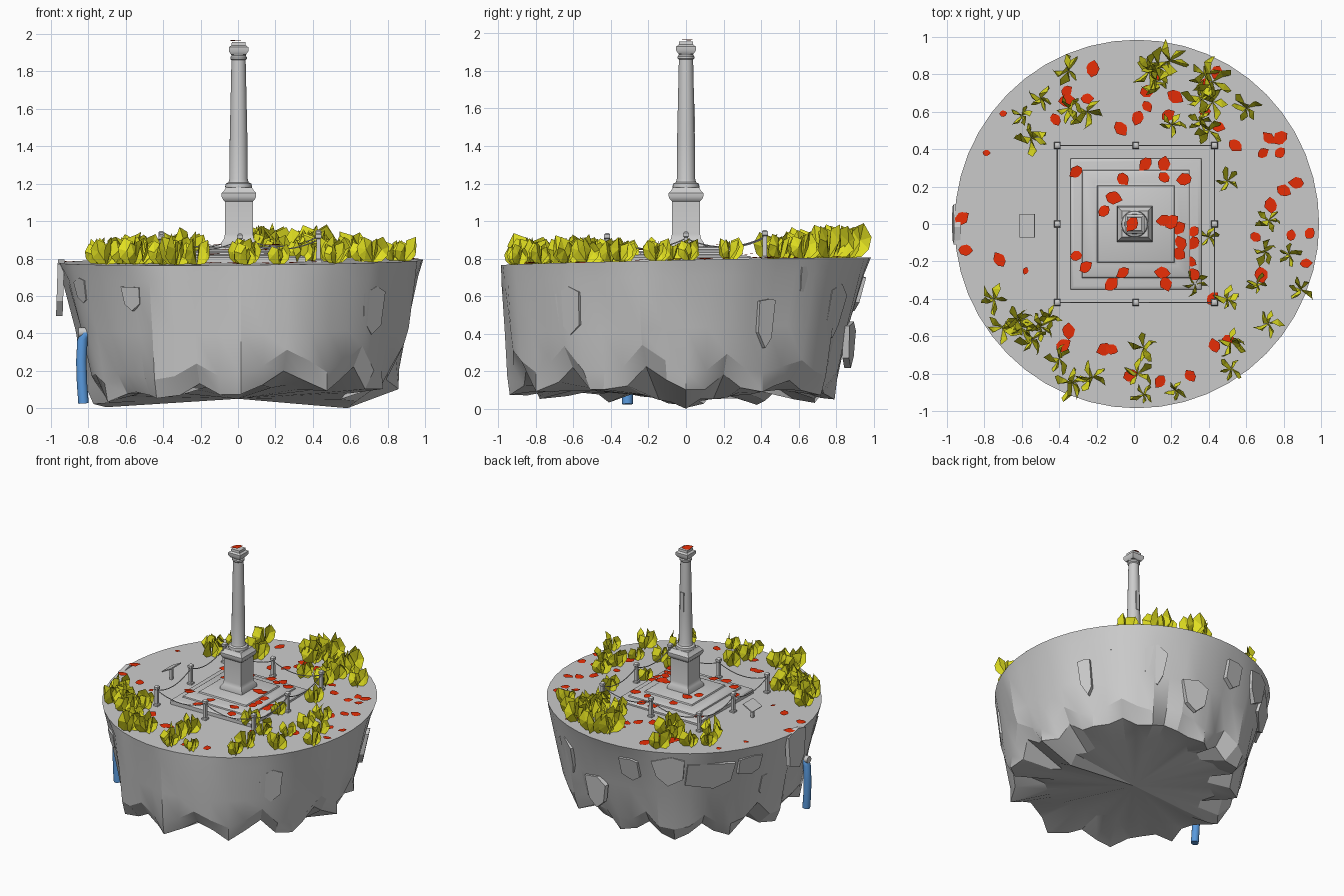
import bpy, bmesh, math, random
from mathutils import Vector, Matrix

if "Cube" in bpy.data.objects:
    bpy.data.objects.remove(bpy.data.objects["Cube"])

random.seed(4)
rnd = random.uniform


def material(name, rgb):
    m = bpy.data.materials.new(name)
    m.diffuse_color = (*rgb, 1)
    m.use_nodes = True
    m.node_tree.nodes["Principled BSDF"].inputs["Base Color"].default_value = m.diffuse_color
    return m


STONE = material("grey stone", (0.6, 0.6, 0.6))
PLANT = material("yellow green", (0.75, 0.74, 0.015))
RED = material("autumn red", (0.9, 0.03, 0.002))
WATER = material("water blue", (0.1, 0.32, 0.72))


def make(name, verts, faces, mat, smooth=None, fix=True):
    me = bpy.data.meshes.new(name)
    me.from_pydata([tuple(v) for v in verts], [], faces)
    if fix:
        bm = bmesh.new()
        bm.from_mesh(me)
        bmesh.ops.remove_doubles(bm, verts=bm.verts, dist=1e-5)
        bmesh.ops.recalc_face_normals(bm, faces=bm.faces)
        bm.to_mesh(me)
        bm.free()
    me.materials.append(mat)
    if smooth:
        me.shade_smooth()
        me.set_sharp_from_angle(angle=math.radians(smooth))
    ob = bpy.data.objects.new(name, me)
    bpy.context.collection.objects.link(ob)
    return ob


def ring_faces(rows, n):
    return [(j * n + i, j * n + (i + 1) % n, (j + 1) * n + (i + 1) % n, (j + 1) * n + i)
            for j in range(rows - 1) for i in range(n)]


def lathe(name, profile, x, y, z=0, n=24, mat=STONE):
    """Turned shape; n=4 gives a square one whose radius is its half width."""
    k, off = (math.sqrt(2), math.pi / 4) if n == 4 else (1, 0)
    verts = [(x + max(r, 1e-4) * k * math.cos(off + math.tau * i / n),
              y + max(r, 1e-4) * k * math.sin(off + math.tau * i / n), z + h)
             for r, h in profile for i in range(n)]
    m = len(profile)
    faces = ring_faces(m, n) + [tuple(range(n)), tuple(range((m - 1) * n, m * n))]
    return make(name, verts, faces, mat, 40)


def tube(name, path, r, n, mat):
    verts = []
    for i, p in enumerate(path):
        t = (path[min(i + 1, len(path) - 1)] - path[max(i - 1, 0)]).normalized()
        a = t.cross(Vector((0.3, 0.9, 0.2)) if abs(t.y) < 0.7 else Vector((1, 0, 0))).normalized()
        b = t.cross(a)
        verts += [p + r * (a * math.cos(math.tau * k / n) + b * math.sin(math.tau * k / n))
                  for k in range(n)]
    m = len(path)
    faces = ring_faces(m, n) + [tuple(range(n)), tuple(range((m - 1) * n, m * n))]
    return make(name, verts, faces, mat, 50)


def ground(x, y):
    return 0.785 + 0.008 * x + 0.02 * y


def wall_radius(a, t):
    """Cliff radius at angle a, t = 0 at the top and 1 at the bottom."""
    top = 0.98 - 0.005 * math.cos(2 * a)
    low = 0.835 + 0.04 * math.cos(a) - 0.06 * math.sin(a) - 0.025 * math.cos(2 * a)
    return top + (low - top) * t


# Rock island: folded cliff, jagged lower rim, shallow pointed underside
N = 48
fold = [rnd(-0.05, 0.025) for _ in range(N)]
notch = [0 if i % 4 == 0 else rnd(0.0, 0.07) if i % 2 else rnd(0.02, 0.14) for i in range(N)]
verts = []
for t in (0, 0.12, 0.5, 0.78, 1, 1.1):
    for i in range(N):
        a = math.tau * i / N
        c, s = math.cos(a), math.sin(a)
        r = wall_radius(a, min(t, 1)) + fold[i] * (0.35 if 0 < t < 0.2 else min(t * 1.4, 1))
        z = ground(c, s) - 0.72 * t
        rim = 0.062 + 0.04 * c - 0.012 * s
        if t == 0.78:
            z = rim + 0.1 + notch[i]
        elif t == 1:
            r = wall_radius(a, 1) + fold[i] * 0.5 + (0.01 if notch[i] == 0 else -0.05)
            z = rim + notch[i] * 0.9
        elif t == 1.1:
            r = 0.58 + rnd(-0.05, 0.05)
            z = 0.025 + 0.085 * abs(s) + rnd(0, 0.02)
            if i in (0, N // 2):
                r, z = (0.57, 0) if i == 0 else (0.72, 0.005)
        verts.append((0.015 + r * c, r * s, z))
faces = ring_faces(6, N)
verts += [(0.015, 0, ground(0, 0)), (0, 0, 0.05)]
faces += [(i, (i + 1) % N, 6 * N) for i in range(N)]
faces += [(5 * N + i, 5 * N + (i + 1) % N, 6 * N + 1) for i in range(N)]
make("rock_island", verts, faces, STONE, 23)

# Loose rock slabs on the cliff: angle, height, width, length, lean
slabs = [(-42, .52, .17, .25, 0), (-128, .59, .12, .14, 0), (-115, .47, .13, .26, 0),
         (28, .46, .09, .26, 0), (43, .68, .12, .16, 0), (80, .33, .2, .26, .05),
         (180, .63, .22, .3, .095), (100, .62, .16, .2, 0), (118, .64, .26, .22, .03),
         (136, .58, .36, .26, .01), (155, .62, .2, .16, .01), (168, .4, .14, .2, 0),
         (60, .5, .17, .3, 0), (205, .62, .12, .14, 0)]
for k, (deg, z, w, h, lean) in enumerate(slabs):
    a = math.radians(deg)
    out = Vector((math.cos(a), math.sin(a), 0))
    side = Vector((-out.y, out.x, 0))
    ring = [(u + rnd(-.08, .08), v + rnd(-.08, .08)) for u, v in
            ((-.5, .42), (.1, .48), (.5, .4), (.42, -.25), (.05, -.48), (-.42, -.25))]
    verts = []
    for depth in (0.0, -0.035):
        for u, v in ring:
            zz = z + v * h
            r = wall_radius(a, (0.785 - zz) / 0.72) + depth + lean * (0.5 - v)
            verts.append(out * r + side * u * w + Vector((0.01, 0, zz)))
    faces = ring_faces(2, 6) + [tuple(range(6)), tuple(range(6, 12))]
    make(f"rock_slab_{k + 1}", verts, faces, STONE)

# Drain pipe and falling water
tube("drain_pipe", [Vector((-0.72, -.31, .405)), Vector((-0.852, -.31, .405))], 0.027, 12, STONE)
tube("water_stream", [Vector(p) for p in ((-.78, -.31, .40), (-.82, -.31, .395), (-.832, -.31, .36),
     (-.838, -.31, .25), (-.834, -.312, .13), (-.826, -.312, .025))], 0.029, 10, WATER)

# Stepped square platform with worn, rounded edges
CX = 0.01
lathe("platform", [(.35, .75), (.35, .805), (.343, .812), (.33, .815), (.3, .817), (.288, .822),
                   (.286, .832), (.275, .839), (.22, .842), (.207, .848), (.203, .858), (.19, .864),
                   (0, .866)], CX, 0, n=4)

# Pedestal, column and capital
lathe("pedestal", [(.095, .85), (.095, .885), (.08, .905), (.075, .93), (.075, 1.105), (.085, 1.115),
                   (.092, 1.13), (.092, 1.15), (.078, 1.165), (.07, 1.18), (0, 1.18)], .005, 0, n=4)
lathe("column", [(.068, 1.17), (.072, 1.185), (.068, 1.2), (.054, 1.207), (.049, 1.225), (.047, 1.45),
                 (.038, 1.86), (.044, 1.867), (.044, 1.878), (.038, 1.885), (.045, 1.905), (0, 1.91)],
      .003, 0, n=24)
lathe("capital", [(.04, 1.89), (.052, 1.908), (.052, 1.93), (.038, 1.94), (.036, 1.957), (0, 1.958)],
      .003, 0, n=4)


def box(name, size, matrix, mat=STONE):
    v = [matrix @ Vector((sx * size[0] / 2, sy * size[1] / 2, sz * size[2] / 2))
         for sz in (-1, 1) for sx, sy in ((-1, -1), (1, -1), (1, 1), (-1, 1))]
    return make(name, v, ring_faces(2, 4) + [(0, 1, 2, 3), (4, 5, 6, 7)], mat)


box("column_back_panel", (.032, .008, .15), Matrix.Translation((.003, .044, 1.55)))

# Information stand
box("stand_leg", (.02, .02, .1), Matrix.Translation((-.57, -.01, .82)))
box("stand_plate", (.09, .125, .008),
    Matrix.Translation((-.57, -.01, .872)) @ Matrix.Rotation(math.radians(-28), 4, 'Y'))

# Fence posts and sagging chains
posts = [(-.41, -.42), (.01, -.42), (.43, -.42), (.43, 0), (.43, .42), (.01, .42), (-.41, .42), (-.41, 0)]
for k, (x, y) in enumerate(posts):
    lathe(f"fence_post_{k + 1}", [(.018, -.02), (.018, .012), (.012, .018), (.011, .125), (.016, .13),
                                  (.016, .148), (.008, .156), (0, .157)], x, y, ground(x, y), n=4)
    x2, y2 = posts[(k + 1) % 8]
    a, b = Vector((x, y, ground(x, y) + .12)), Vector((x2, y2, ground(x2, y2) + .12))
    path = [a.lerp(b, s / 10) - Vector((0, 0, .2 * (s / 10) * (1 - s / 10))) for s in range(11)]
    tube(f"chain_{k + 1}", path, .0035, 5, STONE)

# Shrubs: x, y, height; each is a star of upright folded blades
shrubs = [(-.35, .82, .13), (-.5, .67, .12), (-.6, .58, .1), (-.55, .46, .15), (-.35, .62, .12),
          (-.25, .6, .16), (.08, .82, .17), (.13, .84, .16), (.19, .87, .17), (.12, .76, .13),
          (.38, .8, .16), (.42, .76, .17), (.35, .68, .15), (.42, .65, .14), (.35, .55, .12),
          (.2, .53, .12), (.4, .5, .13), (.6, .62, .13), (.5, .23, .12), (.72, .02, .12),
          (.7, -.15, .12), (.83, -.16, .1), (.89, -.35, .12), (.72, -.53, .13), (.66, -.32, .1),
          (.5, -.4, .12), (.4, -.07, .09), (.33, -.32, .11), (.52, -.63, .14), (.52, -.77, .11),
          (.05, -.66, .13), (.02, -.8, .13), (.05, -.91, .11), (.22, -.89, .1), (-.75, -.4, .13),
          (-.7, -.55, .15), (-.6, -.55, .15), (-.5, -.55, .15), (-.55, -.62, .13), (-.4, -.72, .13),
          (-.33, -.85, .16), (-.22, -.82, .15), (-.62, -.52, .13), (-.45, -.5, .11)]
outline = [(0, 0), (.35, .03), (.58, .25), (.65, .6), (.42, 1), (.08, .85)]
verts, faces = [], []
for x, y, h in shrubs:
    turn = rnd(0, math.tau)
    for leaf in range(5):
        a = turn + math.tau * leaf / 5 + rnd(-.4, .4)
        s = h * rnd(.8, 1.1)
        rad, tan = Vector((math.cos(a), math.sin(a), 0)), Vector((-math.sin(a), math.cos(a), 0))
        base = Vector((x, y, ground(x, y)))
        first = len(verts)
        for r, z in outline:
            verts.append(base + rad * r * s + tan * s * .3 * z * rnd(-.6, 1) + Vector((0, 0, z * s)))
        verts.append(base + s * (rad * .34 + tan * .2) + Vector((0, 0, s * .5)))
        faces += [(first + i, first + (i + 1) % 6, first + 6) for i in range(6)]
make("shrubs", verts, faces, PLANT, fix=False)

# Fallen leaves lying on the ground and on the steps
fallen = [(-.22, .83), (-.36, .71), (-.36, .66), (-.25, .67), (-.42, .56), (-.7, .59), (-.79, .38),
          (-.92, .03), (-.9, -.14), (-.72, -.19), (-.58, -.25), (-.07, .51), (.02, .57), (.07, .63),
          (.12, .8), (.18, .58), (.22, .68), (.07, .71), (.44, .81), (.38, .75), (.38, .6), (.45, .52),
          (.54, .42), (.72, .46), (.78, .46), (.69, .38), (.78, .38), (.87, .22), (.8, .18), (.73, .1),
          (.94, -.05), (.84, -.06), (.92, -.21), (.65, -.07), (.68, -.27), (.43, -.65), (.5, -.62)]
fallen += [(.3, -.81), (.14, -.84), (-.02, -.81), (-.16, -.67), (-.12, -.67), (-.35, -.57), (-.38, -.65),
           (-.31, .28), (-.06, .24), (-.11, .14), (-.16, .07), (.06, .32), (.16, .32), (.16, .25),
           (.27, .24), (.16, .02), (.24, -.02), (.25, -.1), (.32, -.04), (.32, -.1), (.3, -.2),
           (.24, -.16), (.17, -.32), (.15, -.26), (-.06, -.26), (-.12, -.32), (-.31, -.17),
           (-.26, -.23), (.32, -.27), (.2, .01), (.42, -.4), (-.01, 0)]
shape = [(-1.2, 0), (-.7, -.7), (.2, -.9), (.75, -.5), (1.25, 0), (.65, .7), (.1, .9), (-.7, .65)]
verts, faces = [], []
for x, y in fallen:
    d = max(abs(x - CX), abs(y))
    z = 1.958 if d < .05 else .866 if d < .21 else .842 if d < .29 else .817 if d < .35 else ground(x, y)
    small = x < -.55 and not -.2 < y < .1
    a, s = rnd(0, math.tau), rnd(.016, .022) if small else rnd(.028, .04)
    tilt = Matrix.Rotation(a, 3, 'Z') @ Matrix.Rotation(rnd(-.12, .12), 3, 'X')
    first = len(verts)
    verts += [Vector((x, y, z + .006)) + tilt @ Vector((u * s * rnd(.85, 1.1), v * s, abs(u) * .003))
              for u, v in shape]
    faces.append(tuple(range(first, first + 8)))
make("fallen_leaves", verts, faces, RED, fix=False)
